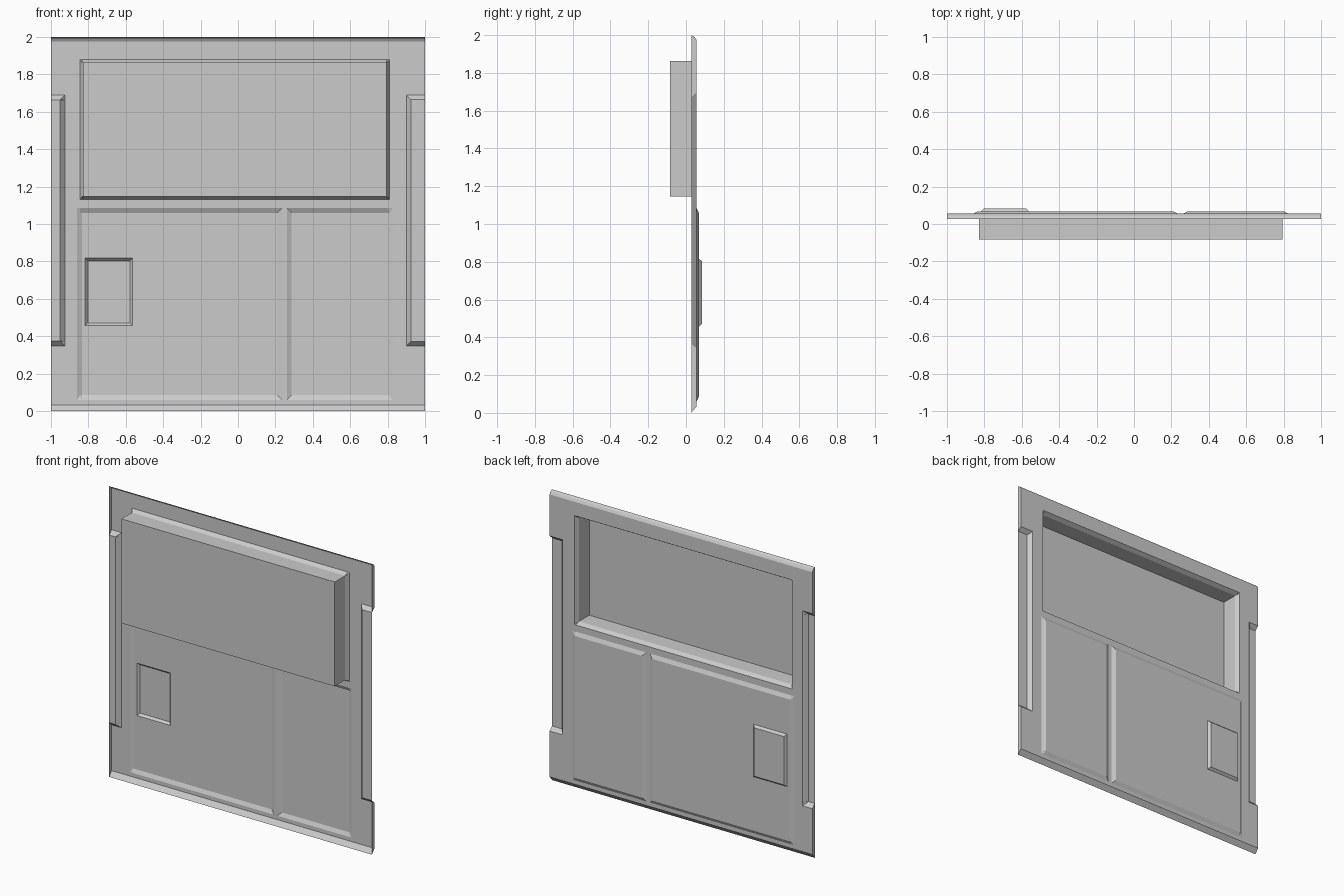
import bpy, bmesh

if "Cube" in bpy.data.objects:
    bpy.data.objects.remove(bpy.data.objects["Cube"])

FRONT, SHEET = 0.028, 0.055   # depth of the folded rim and of the main sheet

grey = bpy.data.materials.new("plain_grey")
grey.diffuse_color = (0.6, 0.6, 0.6, 1)
grey.use_nodes = True
grey.node_tree.nodes["Principled BSDF"].inputs["Base Color"].default_value = grey.diffuse_color

# Folded edge profile of the sheet: (height, depth)
profile = [(0, FRONT), (0.033, SHEET), (1.975, SHEET), (1.99, 0.046), (2, FRONT)]

# Pressed areas: outer x0, x1, z0, z1, slope width, depth change
window = (-0.845, 0.811, 1.13, 1.88, 0.016, FRONT - SHEET)
presses = [
    window,
    (-0.86, 0.235, 0.06, 1.085, 0.025, 0.013),          # wide lower panel
    (0.262, 0.825, 0.06, 1.085, 0.025, 0.013),          # narrow lower panel
    (-0.817, -0.563, 0.456, 0.817, 0.014, 0.016),       # small hatch
    (-1.2, -0.925, 0.348, 1.69, 0.026, FRONT - SHEET),  # left side recess
    (0.9, 1.2, 0.348, 1.69, 0.024, FRONT - SHEET),      # right side recess
]


def depth(x, z):
    for (za, ya), (zb, yb) in zip(profile, profile[1:]):
        if za <= z <= zb:
            y = ya + (yb - ya) * (z - za) / (zb - za)
            break
    for x0, x1, z0, z1, w, dy in presses:
        t = min(x - x0, x1 - x, z - z0, z1 - z) / w
        y += dy * max(0, min(1, t))
    return round(y, 5)


def finish(bm, name):
    bmesh.ops.recalc_face_normals(bm, faces=bm.faces[:])
    me = bpy.data.meshes.new(name)
    bm.to_mesh(me)
    bm.free()
    me.materials.append(grey)
    ob = bpy.data.objects.new(name, me)
    bpy.context.collection.objects.link(ob)
    return ob


# Cut lines follow the outer and inner border of every pressed area
xs, zs = {-1.0, 1.0}, {p[0] for p in profile}
for x0, x1, z0, z1, w, dy in presses:
    xs |= {round(v, 4) for v in (x0, x0 + w, x1 - w, x1) if abs(v) < 1}
    zs |= {round(v, 4) for v in (z0, z0 + w, z1 - w, z1)}
xs, zs = sorted(xs), sorted(zs)

# Window box footprint
bx0, bx1, bz0, bz1 = (window[0] + window[4], window[1] - window[4],
                      window[2] + window[4], window[3] - window[4])

# Pressed sheet with the window opening left out
bm = bmesh.new()
grid = [[bm.verts.new((x, depth(x, z), z)) for z in zs] for x in xs]
for i in range(len(xs) - 1):
    for j in range(len(zs) - 1):
        mx, mz = (xs[i] + xs[i + 1]) / 2, (zs[j] + zs[j + 1]) / 2
        if bx0 < mx < bx1 and bz0 < mz < bz1:
            continue
        a, b, c, d = grid[i][j], grid[i][j + 1], grid[i + 1][j + 1], grid[i + 1][j]
        if abs(a.co.y + c.co.y - b.co.y - d.co.y) < 1e-4:
            bm.faces.new((a, b, c, d))
        elif abs(b.co.y - d.co.y) < 1e-4:      # mitred corners
            bm.faces.new((a, b, c))
            bm.faces.new((a, c, d))
        else:
            bm.faces.new((a, b, d))
            bm.faces.new((b, c, d))

# Side flanges folded forward to the rim
for col in (grid[0], grid[-1]):
    rim = [v if v.co.y < FRONT + 1e-4 else bm.verts.new((v.co.x, FRONT, v.co.z))
           for v in col]
    for j in range(len(col) - 1):
        corners = list(dict.fromkeys((col[j], col[j + 1], rim[j + 1], rim[j])))
        if len(corners) > 2:
            bm.faces.new(corners)
finish(bm, "pressed_sheet")

# Window box, open towards the back
bm = bmesh.new()
back, front = ([bm.verts.new((x, y, z)) for x, z in
                ((bx0, bz0), (bx1, bz0), (bx1, bz1), (bx0, bz1))]
               for y in (FRONT, -0.084))
bm.faces.new(front)
for k in range(4):
    n = (k + 1) % 4
    bm.faces.new((back[k], back[n], front[n], front[k]))
finish(bm, "window_box")
